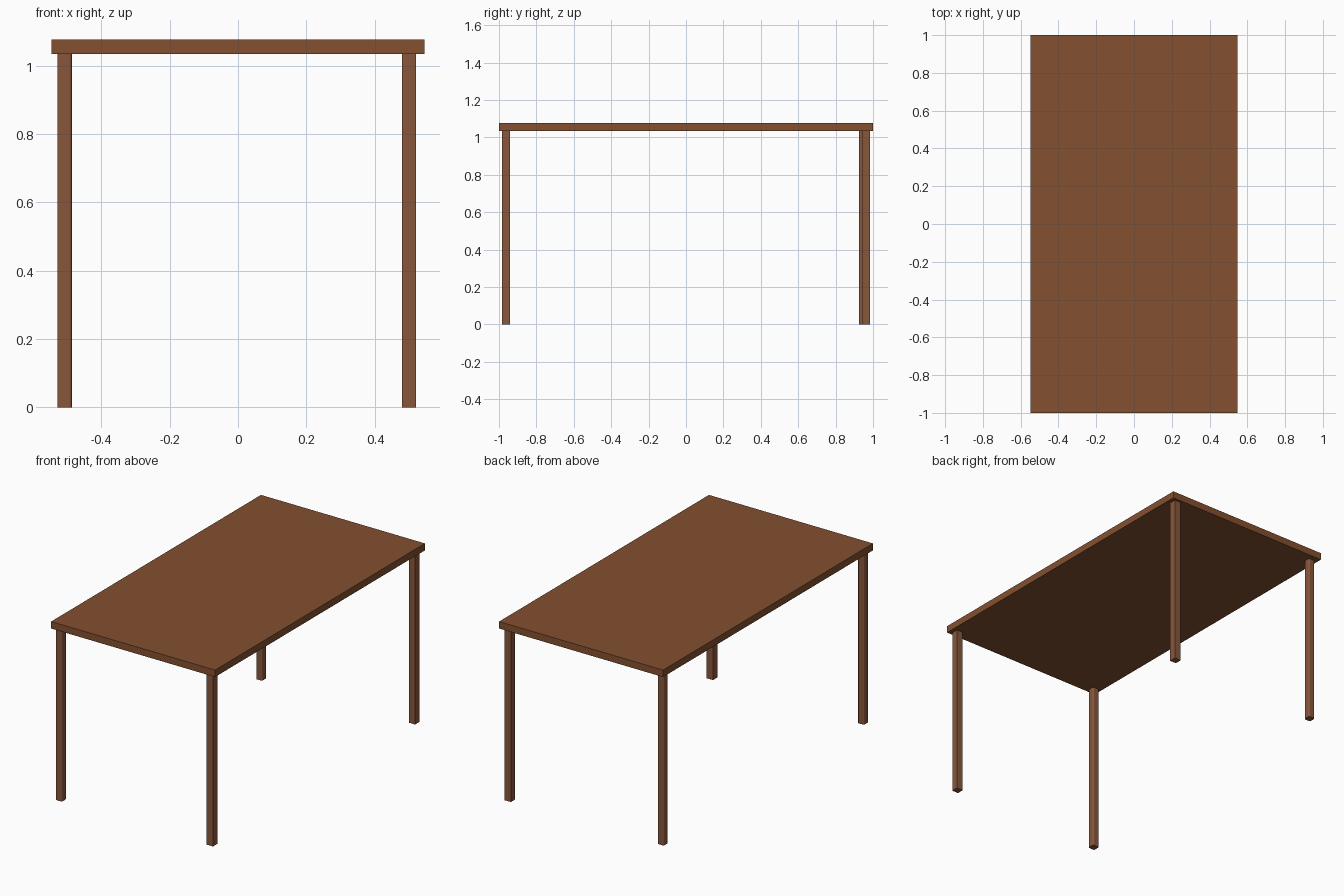
import bpy

if "Cube" in bpy.data.objects:
    bpy.data.objects.remove(bpy.data.objects["Cube"])


def material(name, rgb):
    m = bpy.data.materials.new(name)
    m.diffuse_color = (*rgb, 1.0)
    m.use_nodes = True
    m.node_tree.nodes["Principled BSDF"].inputs["Base Color"].default_value = m.diffuse_color
    return m


def box(name, center, size, mat, rounding=0.0):
    bpy.ops.mesh.primitive_cube_add(size=1, location=center)
    ob = bpy.context.object
    ob.name = name
    ob.scale = size
    bpy.ops.object.transform_apply(location=False, rotation=False, scale=True)
    ob.data.materials.append(mat)
    if rounding:
        # weight only the upright edges so the ends stay flat
        weights = ob.data.attributes.new("bevel_weight_edge", "FLOAT", "EDGE")
        for e in ob.data.edges:
            a, b = (ob.data.vertices[i].co for i in e.vertices)
            weights.data[e.index].value = 1.0 if abs(a.z - b.z) > 0.1 else 0.0
        bev = ob.modifiers.new("rounded_edges", "BEVEL")
        bev.limit_method = 'WEIGHT'
        bev.width = rounding
        bev.segments = 3
        bpy.ops.object.shade_smooth_by_angle()
    return ob


top_wood = material("top_wood", (0.23, 0.08, 0.03))
leg_wood = material("leg_wood", (0.25, 0.095, 0.045))

HEIGHT, TOP_Z, LEG = 1.077, 1.035, 0.042

# Table top
box("table_top", (0, 0, (HEIGHT + TOP_Z) / 2),
    (1.094, 2.0, HEIGHT - TOP_Z), top_wood)

# Legs: square on the right, softened edges on the left
legs = {
    "front_right_leg": (0.501, -0.963, 0.0),
    "back_right_leg": (0.501, 0.963, 0.0),
    "front_left_leg": (-0.508, -0.962, 0.007),
    "back_left_leg": (-0.508, 0.946, 0.007),
}
for name, (x, y, rounding) in legs.items():
    box(name, (x, y, TOP_Z / 2), (LEG, LEG, TOP_Z), leg_wood, rounding)
